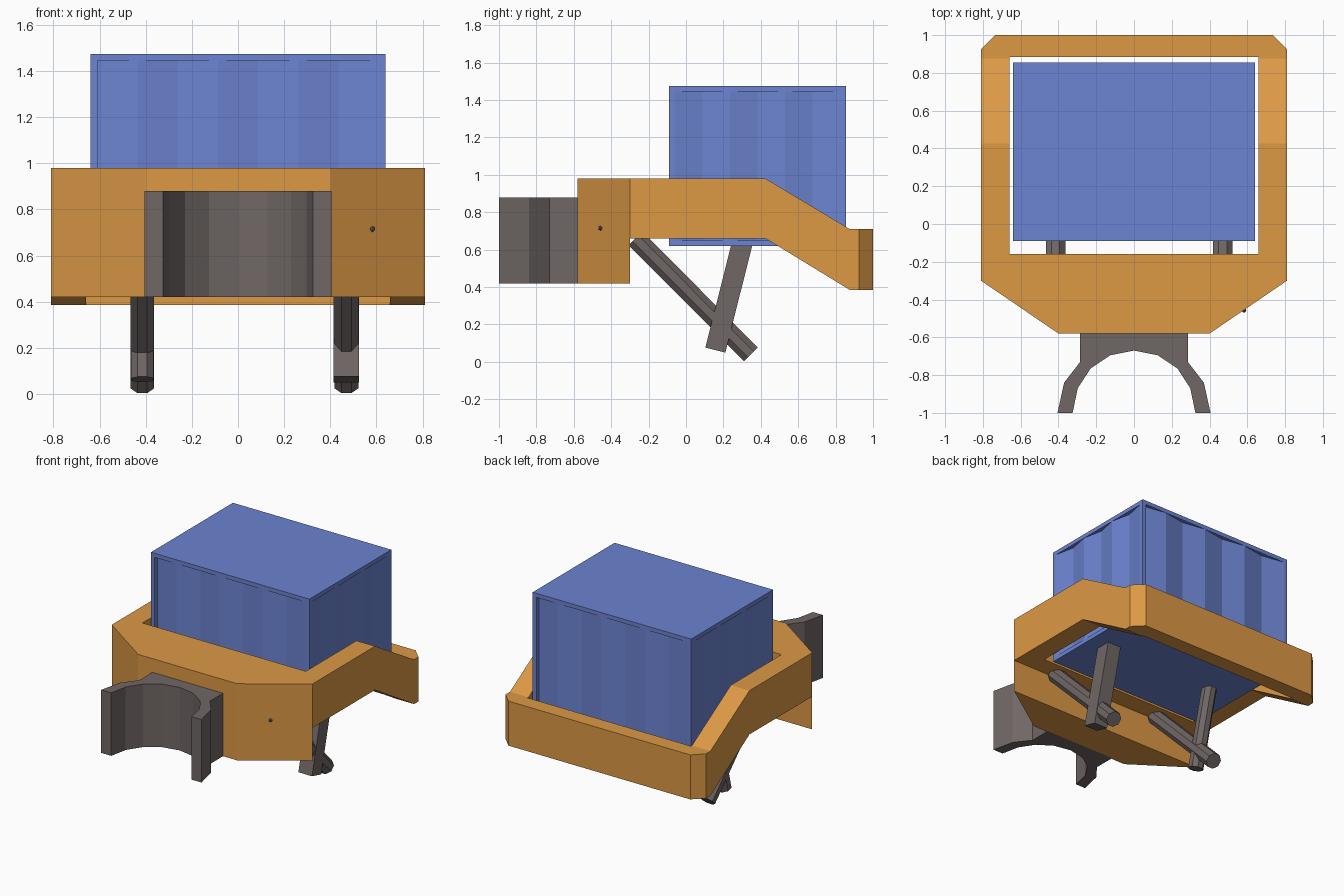
import bpy, bmesh, math
from mathutils import Vector

if "Cube" in bpy.data.objects:
    bpy.data.objects.remove(bpy.data.objects["Cube"])


def material(name, color):
    m = bpy.data.materials.new(name)
    m.diffuse_color = (*color, 1)
    m.use_nodes = True
    m.node_tree.nodes["Principled BSDF"].inputs["Base Color"].default_value = m.diffuse_color
    return m


ORANGE = material("orange_paint", (0.72, 0.32, 0.06))
BLUE = material("blue_paint", (0.15, 0.23, 0.64))
GREY = material("dark_metal", (0.16, 0.135, 0.13))


def finish(name, bm, mat):
    bmesh.ops.recalc_face_normals(bm, faces=bm.faces)
    me = bpy.data.meshes.new(name)
    bm.to_mesh(me)
    bm.free()
    ob = bpy.data.objects.new(name, me)
    bpy.context.collection.objects.link(ob)
    me.materials.append(mat)
    return ob


def prism(name, pts, lo, hi, mat, axis="z"):
    """Extrude a 2D outline: (x, y) along z, or (y, z) along x."""
    bm = bmesh.new()
    place = (lambda a, b: (a, b, lo)) if axis == "z" else (lambda a, b: (lo, a, b))
    face = bm.faces.new([bm.verts.new(place(a, b)) for a, b in pts])
    ext = bmesh.ops.extrude_face_region(bm, geom=[face])["geom"]
    d = Vector((0, 0, hi - lo)) if axis == "z" else Vector((hi - lo, 0, 0))
    bmesh.ops.translate(bm, verts=[v for v in ext if isinstance(v, bmesh.types.BMVert)], vec=d)
    return finish(name, bm, mat)


def rect(x0, y0, x1, y1):
    return [(x0, y0), (x1, y0), (x1, y1), (x0, y1)]


def rod(name, a, b, radius, sides, mat):
    a, b = Vector(a), Vector(b)
    bm = bmesh.new()
    bmesh.ops.create_cone(bm, cap_ends=True, segments=sides, radius1=radius,
                          radius2=radius, depth=(b - a).length)
    for v in bm.verts:                       # flat sides face the axes
        x, y, z = v.co
        t = math.pi / sides
        v.co = (x * math.cos(t) - y * math.sin(t), x * math.sin(t) + y * math.cos(t), z)
    tilt = math.atan2(-(b - a).y, (b - a).z)
    ob = finish(name, bm, mat)
    ob.location = (a + b) / 2
    ob.rotation_euler = (tilt, 0, 0)
    return ob


def boolean(ob, cutter, op):
    m = ob.modifiers.new("cut", "BOOLEAN")
    m.object, m.operation, m.solver = cutter, op, "EXACT"
    bpy.context.view_layer.update()
    me = bpy.data.meshes.new_from_object(
        ob.evaluated_get(bpy.context.evaluated_depsgraph_get()))
    ob.modifiers.clear()
    ob.data = me
    bpy.data.objects.remove(cutter)


# Frame: plan outline, trimmed to the stepped and sloped side profile, then opened
half = [(0.4, -0.58), (0.81, -0.3), (0.81, 0.925), (0.735, 1.0)]
frame = prism("frame", half + [(-x, y) for x, y in reversed(half)], 0.2, 1.2, ORANGE)
side = [(-0.8, 0.42), (-0.3, 0.42), (-0.3, 0.66), (0.425, 0.66), (0.875, 0.385), (1.2, 0.385),
        (1.2, 0.71), (0.875, 0.71), (0.425, 0.98), (-0.8, 0.98)]
boolean(frame, prism("profile", side, -1, 1, ORANGE, "x"), "INTERSECT")
boolean(frame, prism("opening", rect(-0.66, -0.16, 0.66, 0.885), 0, 1.5, ORANGE), "DIFFERENCE")

# Small stud on the right front chamfer
bm = bmesh.new()
bmesh.ops.create_icosphere(bm, subdivisions=1, radius=0.013)
finish("stud", bm, GREY).location = (0.583, -0.457, 0.715)

# Container: corrugated walls between flat top and bottom lips
X, Y0, Y1, POST, DEPTH = 0.64, -0.09, 0.855, 0.03, 0.03


def wall(start, end, segments):
    """Corner post, then a zigzag wall, counter-clockwise."""
    a, b = Vector(start), Vector(end)
    u = (b - a).normalized()
    inward = Vector((-u.y, u.x))
    run = (b - a).length - 2 * POST
    pts = [a]
    if segments % 2:
        pts.append(a + u * POST)
    for i in range(segments + 1):
        deep = DEPTH if (segments - i) % 2 else 0
        pts.append(a + u * (POST + run * i / segments) + inward * deep)
    return [tuple(p) for p in pts]


c = rect(-X, Y0, X, Y1)
outline = []
for i, n in enumerate((7, 6, 7, 6)):
    outline += wall(c[i], c[(i + 1) % 4], n)
prism("container_walls", outline, 0.65, 1.445, BLUE)
prism("container_lid", c, 1.445, 1.475, BLUE)
prism("container_base", c, 0.62, 0.65, BLUE)

# Front clamp: open half ring on a short block
jaw = [(0.285, -0.57), (0.285, -0.73), (0.37, -0.84), (0.405, -1.0), (0.325, -1.0),
       (0.298, -0.87), (0.23, -0.765), (0.125, -0.695)]
prism("front_clamp", jaw + [(0, -0.67)] + [(-x, y) for x, y in reversed(jaw)], 0.42, 0.88, GREY)

# Crossed legs underneath: a round diagonal brace and an upright strut per side
for label, x in (("left", -0.415), ("right", 0.47)):
    rod(label + "_brace", (x, -0.27, 0.66), (x, 0.347, 0.04), 0.056, 8, GREY)
    low, high = (x, 0.157, 0.063), (x, 0.302, 0.64)
    if label == "left":
        rod("left_strut", low, high, 0.053, 8, GREY)
    else:
        rod("right_strut", low, high, 0.055 * math.sqrt(2), 4, GREY)
